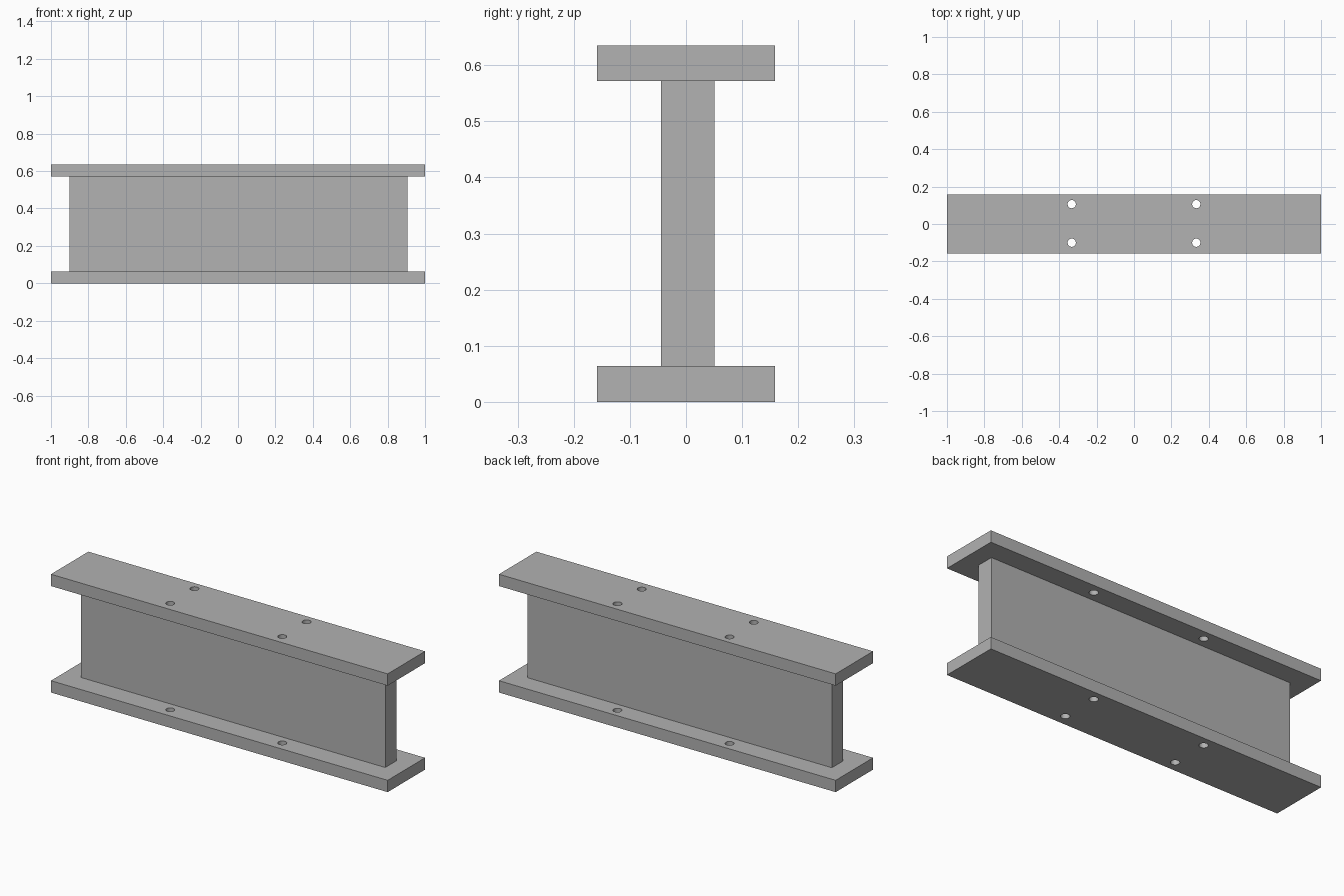
import bpy

cube = bpy.data.objects.get("Cube")
if cube:
    bpy.data.objects.remove(cube, do_unlink=True)

HEIGHT = 0.635
THICK = 0.0635
WEB_Y = 0.003

steel = bpy.data.materials.new("steel_grey")
steel.use_nodes = True
GREY = (0.445, 0.445, 0.445, 1)
steel.diffuse_color = GREY
steel.node_tree.nodes["Principled BSDF"].inputs["Base Color"].default_value = GREY


def box(name, size, location):
    bpy.ops.mesh.primitive_cube_add(size=1, location=location)
    ob = bpy.context.object
    ob.name = name
    ob.scale = size
    bpy.ops.object.transform_apply(location=False, rotation=False, scale=True)
    ob.data.materials.append(steel)
    return ob


def drill(ob, x, y):
    """Cut a round bolt hole straight through a flange."""
    bpy.ops.mesh.primitive_cylinder_add(
        vertices=32, radius=0.022, depth=THICK * 2, location=(x, y, ob.location.z))
    cutter = bpy.context.object
    cutter.data.materials.append(steel)
    mod = ob.modifiers.new("bolt_hole", "BOOLEAN")
    mod.operation = "DIFFERENCE"
    mod.solver = "EXACT"
    mod.object = cutter
    bpy.context.view_layer.objects.active = ob
    bpy.ops.object.modifier_apply(modifier=mod.name)
    bpy.data.objects.remove(cutter, do_unlink=True)


# Flanges with four bolt holes each
for name, z in (("bottom_flange", THICK / 2), ("top_flange", HEIGHT - THICK / 2)):
    flange = box(name, (2, 0.317, THICK), (0, 0, z))
    for x in (-0.333, 0.333):
        for side in (-1, 1):
            drill(flange, x, WEB_Y + side * 0.103)
    bpy.ops.object.select_all(action="DESELECT")
    flange.select_set(True)
    bpy.context.view_layer.objects.active = flange
    bpy.ops.object.shade_smooth_by_angle()

# Upright web, slightly shorter than the flanges
box("web", (1.808, 0.095, HEIGHT - 2 * THICK), (0.002, WEB_Y, HEIGHT / 2))
